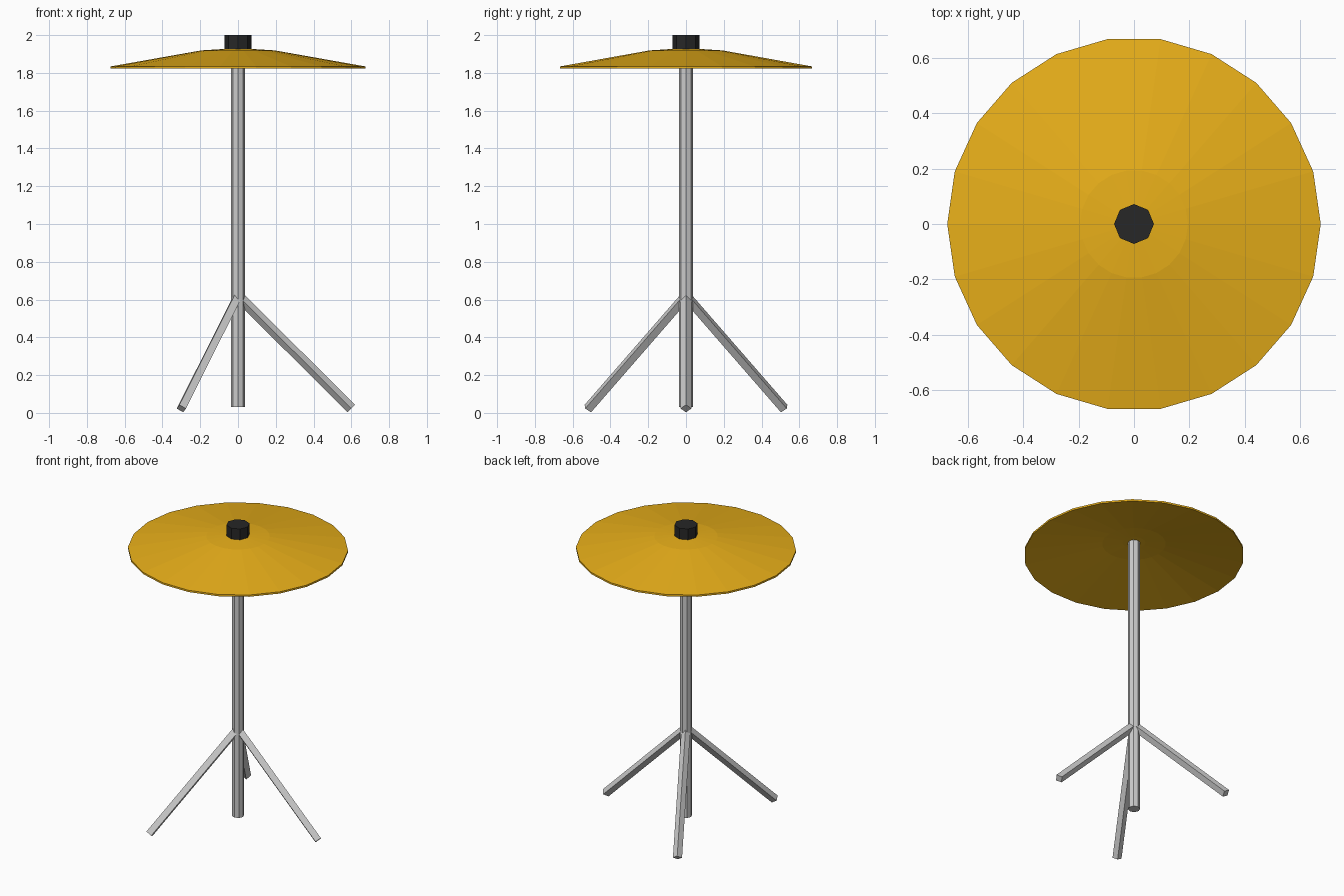
import bpy, bmesh, math
from mathutils import Vector

if "Cube" in bpy.data.objects:
    bpy.data.objects.remove(bpy.data.objects["Cube"])


def material(name, rgb):
    m = bpy.data.materials.new(name)
    m.diffuse_color = (*rgb, 1)
    m.use_nodes = True
    m.node_tree.nodes["Principled BSDF"].inputs["Base Color"].default_value = m.diffuse_color
    return m


def rod(name, start, end, radius, sides, mat=None):
    # Straight prism between two points, with corners on the local axes
    a, b = Vector(start), Vector(end)
    bpy.ops.mesh.primitive_cylinder_add(vertices=sides, radius=radius,
                                        depth=(b - a).length, location=(a + b) / 2)
    ob = bpy.context.object
    ob.name = name
    ob.rotation_euler = (b - a).to_track_quat('Z', 'Y').to_euler()
    if mat:
        ob.data.materials.append(mat)
    return ob


def lathe(name, profile, sides, mat):
    # Revolve an (r, z) profile that starts and ends on the axis
    bm = bmesh.new()
    verts = [bm.verts.new((r, 0, z)) for r, z in profile]
    edges = [bm.edges.new(pair) for pair in zip(verts, verts[1:])]
    bmesh.ops.spin(bm, geom=verts + edges, cent=(0, 0, 0), axis=(0, 0, 1),
                   angle=math.tau, steps=sides, use_duplicate=False)
    bmesh.ops.remove_doubles(bm, verts=bm.verts, dist=1e-4)
    bmesh.ops.recalc_face_normals(bm, faces=bm.faces)
    me = bpy.data.meshes.new(name)
    bm.to_mesh(me)
    bm.free()
    me.materials.append(mat)
    ob = bpy.data.objects.new(name, me)
    bpy.context.collection.objects.link(ob)
    return ob


brass = material("brass", (0.81, 0.43, 0.01))
black = material("black", (0.02, 0.02, 0.02))

# Central pole
rod("pole", (0, 0, 0.03), (0, 0, 1.93), 0.038, 8)

# Three square tripod legs set edge-up
for i in range(3):
    a = math.tau * i / 3
    rod(f"leg_{i + 1}", (0, 0, 0.62),
        (0.6 * math.cos(a), 0.6 * math.sin(a), 0.023), 0.028, 4)

# Thin hollow cymbal with a shallow bell
lathe("cymbal", [(0, 1.927), (0.07, 1.927), (0.195, 1.919), (0.675, 1.834),
                 (0.675, 1.822), (0.195, 1.907), (0.07, 1.915), (0, 1.915)], 22, brass)

# Wing nut cap on top
rod("top_nut", (0, 0, 1.92), (0, 0, 2.0), 0.072, 8, black)
